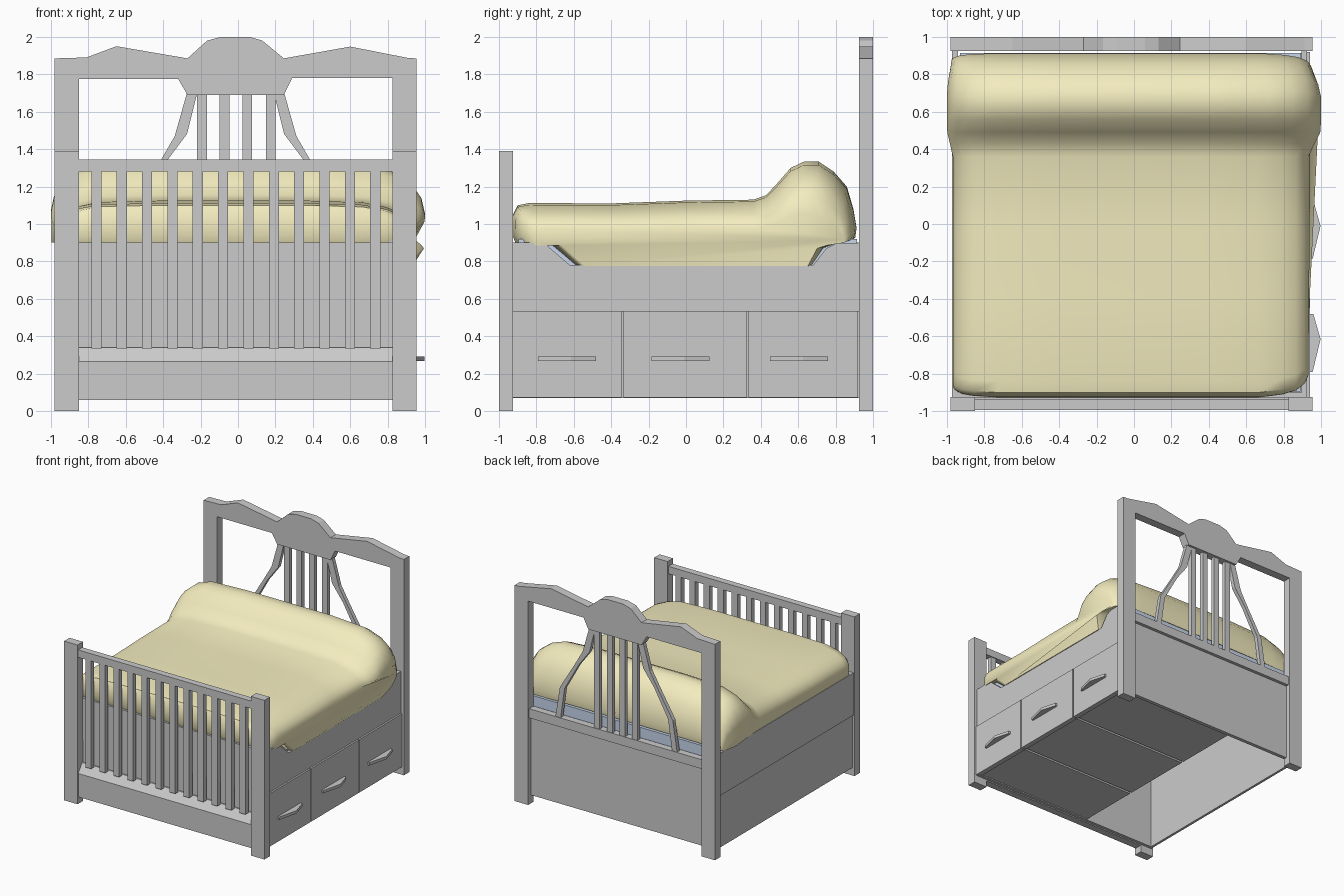
import bpy, bmesh, math


def finish(name, bm, mat=None):
    bmesh.ops.recalc_face_normals(bm, faces=bm.faces)
    me = bpy.data.meshes.new(name)
    bm.to_mesh(me)
    bm.free()
    ob = bpy.data.objects.new(name, me)
    bpy.context.collection.objects.link(ob)
    if mat:
        me.materials.append(mat)
    return ob


def box(name, x, y, z, mat=None):
    bm = bmesh.new()
    bmesh.ops.create_cube(bm, size=1)
    for v in bm.verts:
        v.co = [a[0] + (c + 0.5) * (a[1] - a[0]) for a, c in zip((x, y, z), v.co)]
    return finish(name, bm, mat)


def prism(name, pts, axis, lo, hi):
    """Extrude a 2D outline along the given axis from lo to hi."""
    def place(p, d):
        c = list(p)
        c.insert(axis, d)
        return c
    bm = bmesh.new()
    a = [bm.verts.new(place(p, lo)) for p in pts]
    b = [bm.verts.new(place(p, hi)) for p in pts]
    bm.faces.new(a)
    bm.faces.new(b[::-1])
    for i in range(len(pts)):
        j = (i + 1) % len(pts)
        bm.faces.new((a[i], a[j], b[j], b[i]))
    return finish(name, bm)


def material(name, color):
    m = bpy.data.materials.new(name)
    m.diffuse_color = color
    return m


cream = material("cream_cloth", (0.90, 0.84, 0.52, 1))
blue = material("blue_cloth", (0.58, 0.68, 0.84, 1))

# Corner posts
for side, x in (("left", (-0.98, -0.85)), ("right", (0.825, 0.955))):
    box("front_post_" + side, x, (-1.0, -0.925), (0, 1.39))
    box("back_post_" + side, x, (0.925, 1.0), (0, 1.80))

# Headboard crest
prism("headboard_crest", [
    (-0.98, 1.775), (-0.98, 1.885), (-0.81, 1.89), (-0.65, 1.95), (-0.27, 1.885),
    (-0.165, 1.98), (-0.09, 2.0), (0.06, 2.0), (0.13, 1.98), (0.245, 1.885),
    (0.60, 1.948), (0.91, 1.887), (0.955, 1.885), (0.955, 1.78), (0.29, 1.78),
    (0.245, 1.69), (-0.27, 1.69), (-0.32, 1.775)], 1, 0.925, 1.0)

# Headboard spindles: four straight, two splayed
for i, x in enumerate((-0.192, -0.072, 0.05, 0.175)):
    box(f"headboard_spindle_{i}", (x - 0.026, x + 0.026), (0.945, 0.98), (0.82, 1.70))
splay = [(0.26, 1.70), (0.325, 1.47), (0.40, 1.34), (0.545, 1.10), (0.59, 0.82),
         (0.54, 0.82), (0.50, 1.10), (0.365, 1.34), (0.26, 1.48), (0.205, 1.70)]
for name, s in (("left", -1), ("right", 1)):
    prism("splayed_spindle_" + name, [(s * x - 0.013, z) for x, z in splay], 1, 0.945, 0.98)

# Headboard lower rail and recessed panel
box("headboard_rail", (-0.85, 0.825), (0.925, 0.985), (0.755, 0.835))
box("headboard_panel", (-0.90, 0.88), (0.925, 0.957), (0.07, 0.76))

# Footboard rail, slats and sloped plinth
box("footboard_rail", (-0.85, 0.825), (-0.993, -0.935), (1.28, 1.345))
for i in range(12):
    x = -0.757 + 0.1355 * i
    box(f"footboard_slat_{i}", (x - 0.027, x + 0.027), (-0.985, -0.943), (0.335, 1.285))
prism("footboard_plinth", [(-0.99, 0.06), (-0.99, 0.265), (-0.935, 0.34), (-0.925, 0.34),
                           (-0.925, 0.06)], 0, -0.85, 0.825)
box("front_inner_board", (-0.95, 0.925), (-0.93, -0.90), (0.53, 0.90))
box("front_inner_panel", (-0.95, 0.925), (-0.925, -0.90), (0.07, 0.53))

# Side boards, the right one cut down in the middle
prism("side_board_right", [(-0.925, 0.53), (-0.925, 0.90), (-0.76, 0.90), (-0.62, 0.78),
                           (0.68, 0.78), (0.75, 0.87), (0.80, 0.895), (0.925, 0.90),
                           (0.925, 0.53)], 0, 0.895, 0.925)
box("side_board_left", (-0.972, -0.94), (-0.925, 0.925), (0.53, 0.90))
box("side_panel_left", (-0.962, -0.94), (-0.925, 0.925), (0.07, 0.53))

# Drawers with bow handles
for i, (y0, y1, yc) in enumerate(((-0.925, -0.345, -0.635), (-0.335, 0.325, -0.03),
                                  (0.335, 0.92, 0.605))):
    box(f"drawer_{i}", (-0.25, 0.90), (y0 + 0.005, y1 - 0.005), (0.08, 0.50))
    box(f"drawer_front_{i}", (0.895, 0.94), (y0, y1), (0.072, 0.535))
    prism(f"drawer_handle_{i}", [(0.935, yc - 0.155), (0.955, yc - 0.155), (0.997, yc + 0.02),
                                 (0.958, yc + 0.155), (0.935, yc + 0.155)], 2, 0.267, 0.292)

# Mattress
box("mattress", (-0.93, 0.89), (-0.895, 0.915), (0.74, 0.92), blue)

# Bedspread draped over the pillow, lofted across the bed
profile = [(-0.62, 0.775), (-0.76, 0.89), (-0.91, 0.895), (-0.927, 0.94), (-0.925, 1.05),
           (-0.90, 1.10), (-0.84, 1.112), (-0.40, 1.11), (0.0, 1.125), (0.36, 1.13),
           (0.43, 1.155), (0.49, 1.22), (0.56, 1.30), (0.63, 1.333), (0.71, 1.333),
           (0.79, 1.28), (0.86, 1.20), (0.895, 1.08), (0.912, 0.98), (0.905, 0.93),
           (0.80, 0.895), (0.74, 0.87), (0.68, 0.775), (0.44, 0.775), (0.0, 0.775)]
# Each ring: position across, inset at the ends of the bed, drop of the top
rings = [(-1.0, 0.08, 0.58), (-0.985, 0.05, 0.42), (-0.95, 0.025, 0.26), (-0.88, 0.01, 0.13),
         (-0.75, 0, 0.03), (-0.4, 0, 0), (0, 0, 0), (0.4, 0, 0), (0.72, 0, 0.04),
         (0.85, 0.02, 0.14), (0.93, 0.05, 0.27), (0.98, 0.10, 0.43), (1.0, 0.16, 0.62)]
bm = bmesh.new()
loops = []
for u, d, drop in rings:
    loop = []
    for y, z in profile:
        # the pillow end bulges wider than the rest
        k = min(1, max(0, (y - 0.36) / 0.14)) * min(1, max(0.2, (0.93 - y) / 0.18))
        k *= min(1, max(0, (z - 0.78) / 0.1))
        half = 0.95 + 0.05 * k
        mid = -0.018 + 0.018 * k
        floor = 0.90 if u < -0.9 else 0.775
        zz = max(floor, z - drop * max(0, z - 0.88))
        yy = y * (1 - d * 0.8) if y < 0 else y - d * 0.4 * max(0, y - 0.5) / 0.4
        loop.append(bm.verts.new((mid + u * half, yy, zz)))
    loops.append(loop)
n = len(profile)
for a, b in zip(loops, loops[1:]):
    for i in range(n):
        j = (i + 1) % n
        bm.faces.new((a[i], a[j], b[j], b[i]))
bm.faces.new(loops[0])
bm.faces.new(loops[-1][::-1])
bmesh.ops.remove_doubles(bm, verts=bm.verts, dist=0.0005)
spread = finish("bedspread", bm, cream)
bpy.context.view_layer.objects.active = spread
spread.select_set(True)
bpy.ops.object.shade_smooth_by_angle(angle=math.radians(50))
